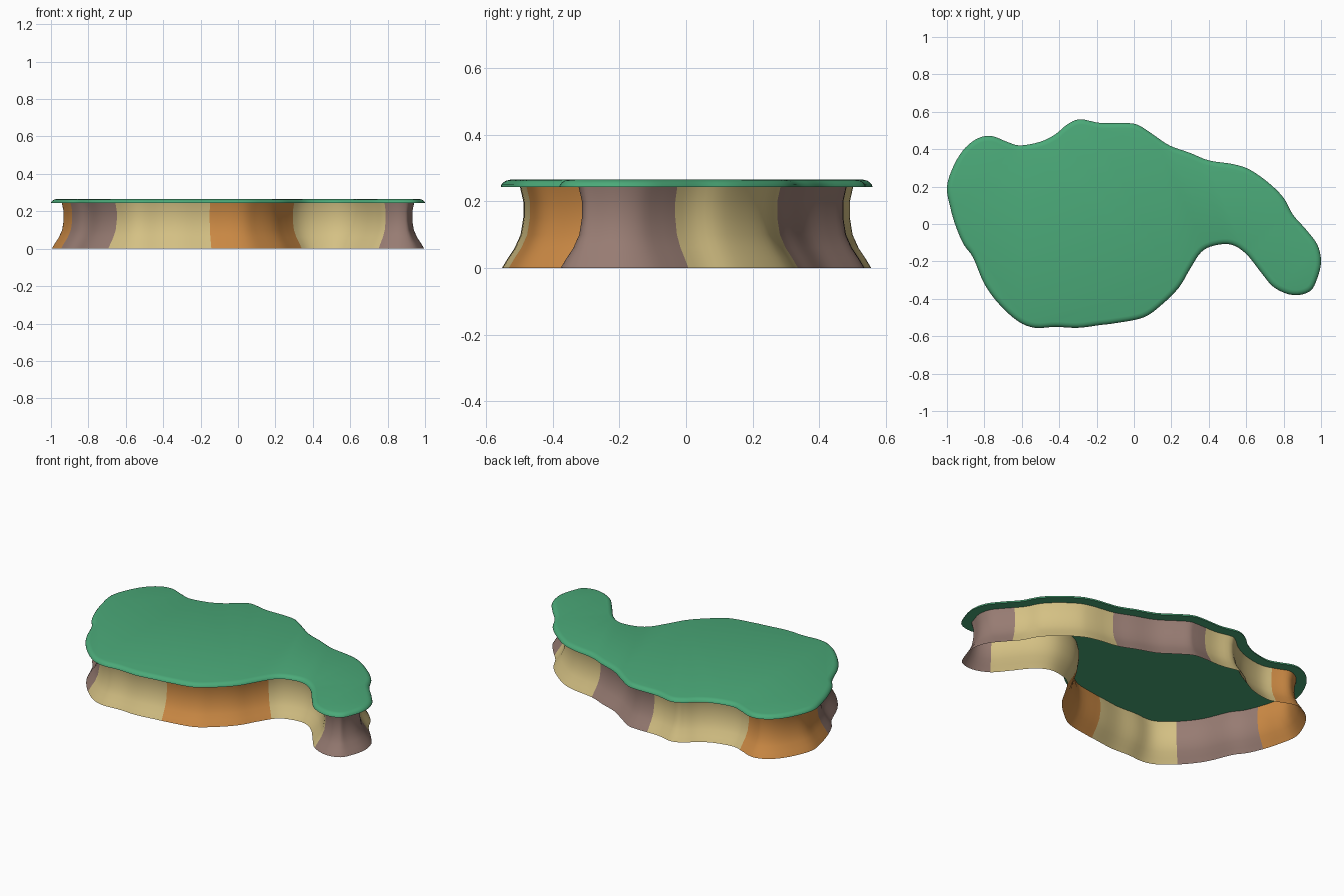
import bpy, bmesh, math
from mathutils import Vector

if "Cube" in bpy.data.objects:
    bpy.data.objects.remove(bpy.data.objects["Cube"])

# Plan outline, counter-clockwise from the right tip
PLAN = [(1.0, -.2), (.98, -.11), (.92, -.03), (.85, .05), (.80, .14), (.72, .22), (.62, .29),
        (.53, .32), (.40, .34), (.30, .38), (.19, .42), (.10, .48), (.02, .53), (-.05, .54),
        (-.18, .54), (-.29, .56), (-.36, .53), (-.42, .48), (-.50, .44), (-.61, .42),
        (-.68, .44), (-.76, .47), (-.83, .46), (-.90, .41), (-.96, .32), (-1.0, .2),
        (-.98, .08), (-.95, -.02), (-.91, -.11), (-.86, -.18), (-.80, -.32), (-.72, -.43),
        (-.62, -.52), (-.53, -.555), (-.42, -.55), (-.3, -.555), (-.18, -.54), (-.1, -.53),
        (.05, -.50), (.15, -.43), (.24, -.34), (.30, -.24), (.36, -.15), (.43, -.115),
        (.52, -.11), (.60, -.16), (.68, -.26), (.75, -.34), (.85, -.38), (.94, -.36), (.98, -.29)]


def smooth_loop(pts, steps=4):
    """Closed Catmull-Rom resampling."""
    p = [Vector(q) for q in pts]
    n, out = len(p), []
    for i in range(n):
        a, b, c, d = p[i - 1], p[i], p[(i + 1) % n], p[(i + 2) % n]
        for k in range(steps):
            t = k / steps
            out.append(0.5 * (2 * b + (c - a) * t + (2 * a - 5 * b + 4 * c - d) * t * t
                              + (3 * b - a - 3 * c + d) * t ** 3))
    return out


LOOP = smooth_loop(PLAN)
N = len(LOOP)
INWARD = []
for i in range(N):
    t = LOOP[(i + 4) % N] - LOOP[i - 4]
    INWARD.append(Vector((-t.y, t.x)).normalized())


def point(i, inset, z):
    q = LOOP[i % N] + INWARD[i % N] * inset
    return (q.x, q.y, z)


def material(name, rgb):
    m = bpy.data.materials.new(name)
    m.diffuse_color = (*rgb, 1)
    m.use_nodes = True
    m.node_tree.nodes["Principled BSDF"].inputs["Base Color"].default_value = m.diffuse_color
    return m


def sweep(name, indices, profile, mat, closed=False):
    """Sweep an (inset, z) profile along part of the outline."""
    bm = bmesh.new()
    rows = [[bm.verts.new(point(i, d, z)) for i in indices] for d, z in profile]
    m = len(indices)
    for lo, hi in zip(rows, rows[1:]):
        for k in range(m if closed else m - 1):
            j = (k + 1) % m
            bm.faces.new((lo[k], lo[j], hi[j], hi[k]))
    if closed:
        bm.faces.new(rows[-1])
        bm.faces.new(rows[0][::-1])
    mesh = bpy.data.meshes.new(name)
    bm.to_mesh(mesh)
    bm.free()
    mesh.materials.append(mat)
    ob = bpy.data.objects.new(name, mesh)
    bpy.context.collection.objects.link(ob)
    bpy.ops.object.select_all(action='DESELECT')
    ob.select_set(True)
    bpy.context.view_layer.objects.active = ob
    bpy.ops.object.shade_smooth_by_angle(angle=math.radians(40))
    return ob


grass = material("grass_green", (.07, .40, .19))
mauve = material("cliff_mauve", (.31, .20, .17))
sand = material("cliff_sand", (.66, .53, .23))
orange = material("cliff_orange", (.62, .26, .06))

# Grassy top slab with a rounded rim
sweep("grass_top", range(N),
      [(0, .243), (.002, .25), (.008, .257), (.016, .262), (.028, .265)], grass, closed=True)

# Concave cliff panels, open underneath; each starts at a plan point
CLIFF = [(.004, 0), (.022, .03), (.042, .06), (.06, .1), (.068, .15), (.068, .2), (.058, .244)]
PANELS = [((.75, -.34), mauve, "tip"), ((.89, .01), sand, "right"), ((.41, .337), mauve, "back_right"),
          ((-.10, .54), sand, "back_left"), ((-.66, .43), orange, "left_back"),
          ((-.95, -.02), mauve, "left_front"), ((-.70, -.45), sand, "front_left"),
          ((-.14, -.535), orange, "front_middle"), ((.34, -.17), sand, "bay")]
starts = [min(range(N), key=lambda i: (LOOP[i] - Vector(p)).length) for p, _, _ in PANELS]
for k, (_, mat, label) in enumerate(PANELS):
    a, b = starts[k], starts[(k + 1) % len(starts)]
    if b <= a:
        b += N
    sweep("cliff_" + label, range(a, b + 1), CLIFF, mat)
